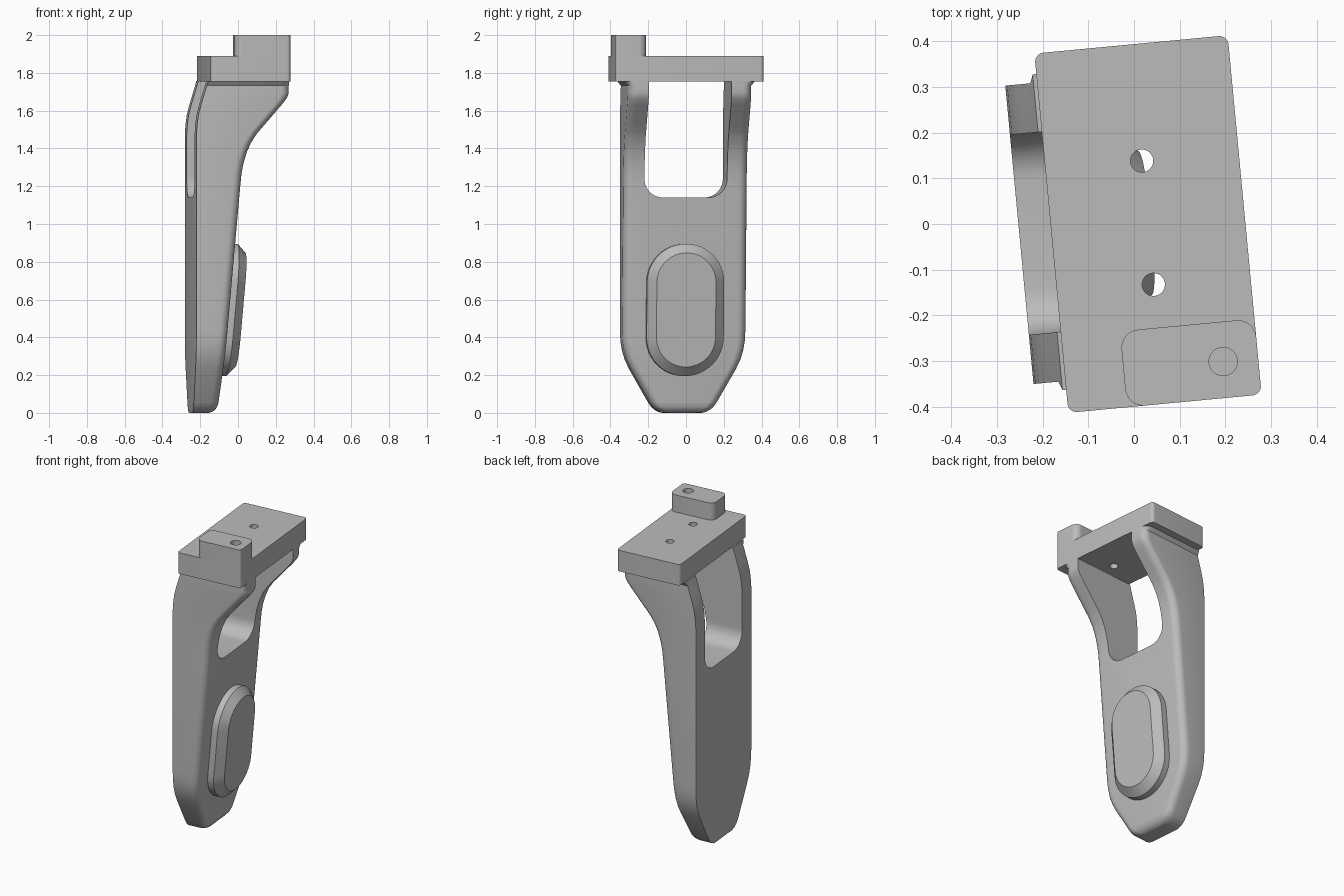
import bpy, bmesh, math

if "Cube" in bpy.data.objects:
    bpy.data.objects.remove(bpy.data.objects["Cube"])

TURN = math.radians(5.4)   # whole model is turned slightly about z
grey = bpy.data.materials.new("plain grey")
grey.use_nodes = True
grey.diffuse_color = (0.5, 0.5, 0.5, 1)
grey.node_tree.nodes["Principled BSDF"].inputs["Base Color"].default_value = (0.5, 0.5, 0.5, 1)


def loft(name, rings):
    """Closed skin through equal rings of points, capped at both ends."""
    bm = bmesh.new()
    loops = [[bm.verts.new(p) for p in ring] for ring in rings]
    n = len(loops[0])
    for a, b in zip(loops, loops[1:]):
        for i in range(n):
            j = (i + 1) % n
            bm.faces.new((a[i], a[j], b[j], b[i]))
    bm.faces.new(loops[0][::-1])
    bm.faces.new(loops[-1])
    bmesh.ops.recalc_face_normals(bm, faces=bm.faces)
    mesh = bpy.data.meshes.new(name)
    bm.to_mesh(mesh)
    bm.free()
    mesh.materials.append(grey)
    obj = bpy.data.objects.new(name, mesh)
    bpy.context.collection.objects.link(obj)
    obj.rotation_euler.z = TURN
    return obj


def rounded(x0, x1, y0, y1, radii, steps=8):
    """Rounded rectangle; radii run counter-clockwise from the low corner."""
    corners = [(x0, y0, 1, 1), (x1, y0, -1, 1), (x1, y1, -1, -1), (x0, y1, 1, -1)]
    pts = []
    for k, ((x, y, sx, sy), r) in enumerate(zip(corners, radii)):
        for i in range(steps + 1):
            a = math.pi * (1 + k / 2 + i / steps / 2)
            pts.append((x + sx * r + r * math.cos(a), y + sy * r + r * math.sin(a)))
    return pts


def upright(name, outline, z0, z1):
    return loft(name, [[(x, y, z) for x, y in outline] for z in (z0, z1)])


def drill(x, y, r, z0, z1):
    circle = [(x + r * math.cos(i * math.pi / 16), y + r * math.sin(i * math.pi / 16)) for i in range(32)]
    return upright("drill", circle, z0, z1)


def cut(obj, cutter):
    cutter.hide_render = True
    mod = obj.modifiers.new("cut", "BOOLEAN")
    mod.operation = "DIFFERENCE"
    mod.solver = "EXACT"
    mod.object = cutter
    bpy.context.view_layer.objects.active = obj
    bpy.ops.object.modifier_apply(modifier=mod.name)
    bpy.data.objects.remove(cutter)


def along(table, z):
    """Linear reading of a (height, value) profile."""
    for (z0, a), (z1, b) in zip(table, table[1:]):
        if z <= z1:
            return a + (b - a) * (z - z0) / (z1 - z0)
    return table[-1][1]


# Leg profiles by height: front face, back face, half width
FRONT = [(0, -.165), (.003, -.15), (.012, -.136), (.026, -.125), (.05, -.117), (1.2, -.015),
         (1.26, -.009), (1.32, .002), (1.38, .02), (1.43, .042), (1.48, .075), (1.635, .209),
         (1.66, .228), (1.675, .237), (1.695, .243), (1.756, .243)]
BACK = [(0, -.252), (1.47, -.252), (1.53, -.248), (1.58, -.241), (1.63, -.228), (1.756, -.19)]
HALF = [(0, .1), (.004, .12), (.015, .142), (.03, .16), (.055, .178), (.23, .278), (.28, .302),
        (.33, .317), (.38, .325), (.44, .328), (1.732, .328), (1.756, .347)]
EDGE = .045

sections = []
for z in sorted({z for table in (FRONT, BACK, HALF) for z, _ in table}):
    f, b, w = along(FRONT, z), along(BACK, z), along(HALF, z)
    r = min(EDGE, (f - b) * .45)
    sections.append([(x, y, z) for x, y in rounded(b, f, -w, w, (0.0001, r, r, 0.0001), 6)])
leg = loft("leg", sections)

# Arched opening between the two arms
window = rounded(-.22, .22, 1.14, 2.2, (.1, .1, .05, .05), 10)
cut(leg, loft("opening", [[(x, y, z) for y, z in window] for x in (-.6, .6)]))


# Chamfered oval boss that follows the sloping front face
def oval(inset, lift):
    r = .205 - inset
    shape = rounded(-r, r, .195 + inset, .895 - inset, (r * .995,) * 4, 12)
    return [(-.1215 + .0887 * z + lift, y, z) for y, z in shape]


boss = loft("oval_boss", [oval(0, -.03), oval(0, .04), oval(.048, .085)])

# Mounting plate with two through holes
plate = upright("mounting_plate", rounded(-.182, .243, -.398, .392, (.02,) * 4), 1.755, 1.89)
for y in (-.136, .136):
    cut(plate, drill(.03, y, .025, 1.7, 1.95))

# Raised corner block with a blind hole
block = upright("corner_block", rounded(-.053, .243, -.398, -.231, (.04, .02, .04, .04)), 1.89, 2)
cut(block, drill(.166, -.318, .031, 1.92, 2.05))

for obj in (leg, boss, plate, block):
    bpy.ops.object.select_all(action="DESELECT")
    obj.select_set(True)
    bpy.context.view_layer.objects.active = obj
    bpy.ops.object.shade_smooth_by_angle(angle=math.radians(28))
